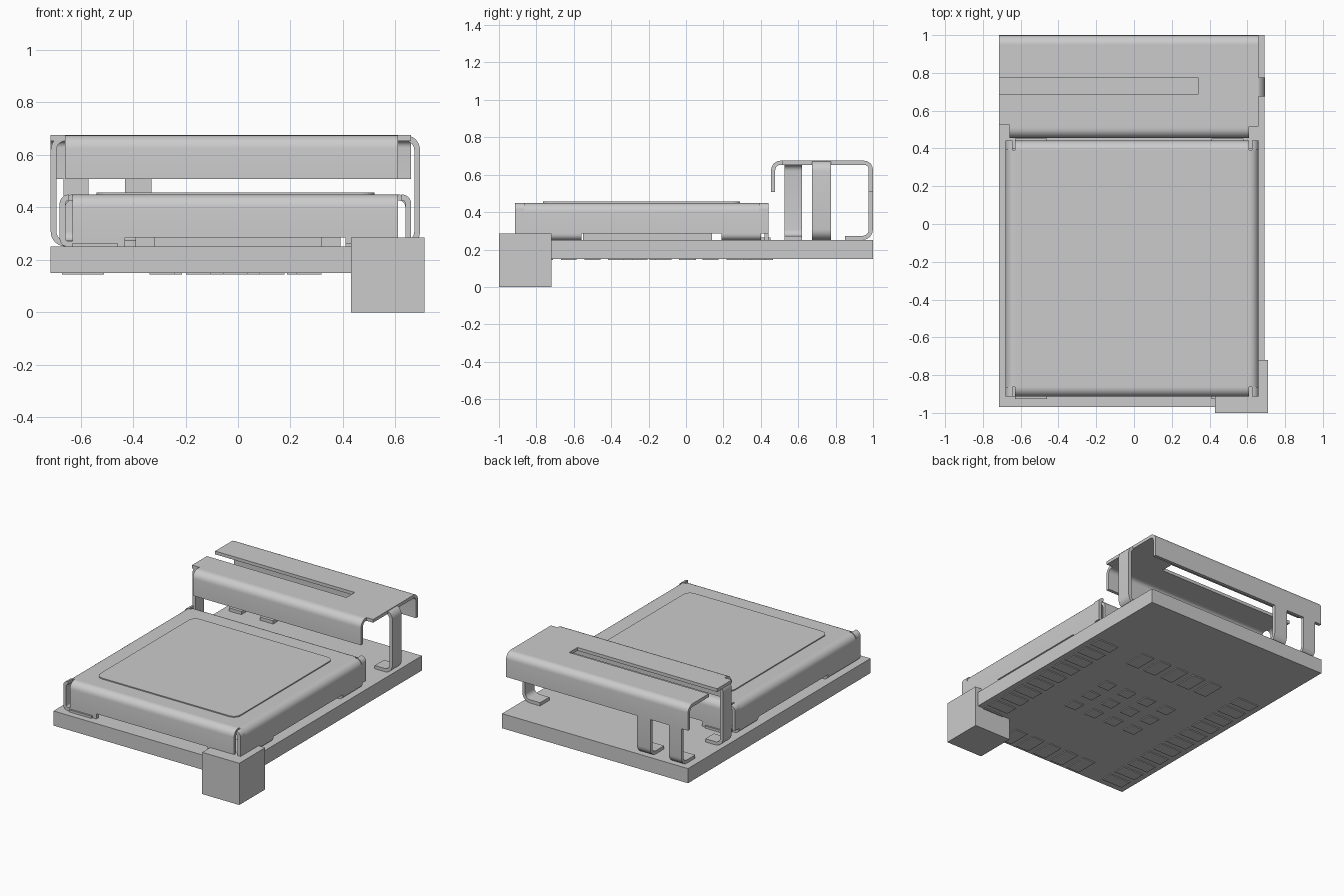
import bpy, bmesh, math
from mathutils import Vector

if "Cube" in bpy.data.objects:
    bpy.data.objects.remove(bpy.data.objects["Cube"])


def finish(name, bm, smooth=False):
    bmesh.ops.recalc_face_normals(bm, faces=bm.faces)
    me = bpy.data.meshes.new(name)
    bm.to_mesh(me)
    bm.free()
    ob = bpy.data.objects.new(name, me)
    bpy.context.collection.objects.link(ob)
    if smooth:
        bpy.context.view_layer.objects.active = ob
        ob.select_set(True)
        bpy.ops.object.shade_smooth_by_angle(angle=math.radians(35))
        ob.select_set(False)
    return ob


def slab(name, outline, z0, z1):
    """Extrude an xy outline between two heights."""
    bm = bmesh.new()
    f = bm.faces.new([bm.verts.new((x, y, z0)) for x, y in outline])
    r = bmesh.ops.extrude_face_region(bm, geom=[f])
    for v in r["geom"]:
        if isinstance(v, bmesh.types.BMVert):
            v.co.z = z1
    return finish(name, bm)


def box(name, x0, x1, y0, y1, z0, z1):
    return slab(name, [(x0, y0), (x1, y0), (x1, y1), (x0, y1)], z0, z1)


def rounded(pts, r, closed=False, n=6):
    """Replace corners of a 2D path by smooth curves."""
    out = []
    for i, p in enumerate(pts):
        p = Vector(p)
        if not closed and i in (0, len(pts) - 1):
            out.append(p)
            continue
        a = Vector(pts[i - 1]) - p
        b = Vector(pts[(i + 1) % len(pts)]) - p
        a, b = a.normalized(), b.normalized()
        centre = p + (a + b) * r
        for k in range(n + 1):
            t = math.pi / 2 * k / n
            out.append(centre - b * r * math.cos(t) - a * r * math.sin(t))
    return out


def ribbon(name, path, lo, hi, axis, r=0.045, t=0.022):
    """Bent sheet strip: a centreline profile swept along the x or y axis."""
    pts = rounded(path, r)
    bm = bmesh.new()
    rings = []
    for i, p in enumerate(pts):
        d = (pts[min(i + 1, len(pts) - 1)] - pts[max(i - 1, 0)]).normalized()
        nrm = Vector((-d.y, d.x)) * t / 2
        ring = []
        for q, s in ((p + nrm, lo), (p + nrm, hi), (p - nrm, hi), (p - nrm, lo)):
            ring.append(bm.verts.new((s, q.x, q.y) if axis == "x" else (q.x, s, q.y)))
        rings.append(ring)
    for a, b in zip(rings, rings[1:]):
        for k in range(4):
            bm.faces.new((a[k], a[(k + 1) % 4], b[(k + 1) % 4], b[k]))
    bm.faces.new(rings[0])
    bm.faces.new(rings[-1])
    return finish(name, bm, True)


# Circuit board and corner block
box("board", -0.715, 0.69, -0.97, 1.0, 0.15, 0.25)
box("corner_block", 0.43, 0.71, -1.0, -0.72, 0.0, 0.285)

# Contact pads underneath
def pad(x, y, w, d):
    box("contact_pad", x - w / 2, x + w / 2, y - d / 2, y + d / 2, 0.144, 0.151)

for i in range(11):
    for x in (-0.59, 0.57):
        pad(x, 0.385 - 0.1265 * i, 0.16, 0.085)
for i in range(5):
    for y in (0.385, -0.87):
        pad(-0.29 + 0.14 * i, y, 0.095, 0.16)
for i in range(4):
    for j in range(3):
        pad(-0.256 + 0.162 * i, 0.01 - 0.1625 * j, 0.085, 0.085)

# Shield lid: flat top with the raised panel
L, R, F, B = -0.68, 0.66, -0.914, 0.441
T = 0.022
zc = 0.438
box("shield_top", L + 0.05, R - 0.05, F + 0.05, B - 0.05, zc - T / 2, zc + T / 2)
panel = rounded([(-0.54, -0.765), (0.52, -0.765), (0.52, 0.29), (-0.54, 0.29)], 0.05, True)
slab("shield_raised_panel", panel, zc, 0.456)

# Shield walls with rolled edges and feet
for s, edge in ((1, F), (-1, B)):
    c = edge + s * T / 2
    ribbon("shield_end_wall", [(edge + s * 0.05, zc), (c, zc), (c, 0.285)],
           L + 0.05, R - 0.05, "x", 0.038)
    for x0, x1 in ((-0.63, -0.43), (0.41, 0.61)):
        box("shield_end_tab", x0, x1, c - T / 2, c + T / 2, 0.25, 0.286)
        box("shield_end_foot", x0, x1 - 0.03, edge - s * 0.012, edge + s * 0.08, 0.25, 0.265)
for s, edge in ((1, L), (-1, R)):
    c = edge + s * T / 2
    ribbon("shield_side_wall", [(edge + s * 0.05, zc), (c, zc), (c, 0.285)],
           F + 0.05, B - 0.05, "y", 0.038)
    # Wall ends running past the corner slits
    for y0, y1 in ((F, F + 0.05), (B - 0.05, B)):
        ribbon("shield_corner_ear", [(edge + s * 0.036, zc), (c, zc), (c, 0.285)],
               y0, y1, "y", 0.024)
    for y0, y1 in ((F, -0.56), (0.19, 0.40)):
        ribbon("shield_side_foot", [(c, 0.29), (c, 0.261), (edge + s * 0.08, 0.261)],
               y0, y1, "y", 0.02)

# Low component beneath the shield
box("inner_component", -0.32, 0.32, -0.55, 0.14, 0.25, 0.29)
for x in (-0.355, 0.355):
    box("inner_post", x - 0.035, x + 0.035, 0.2, 0.37, 0.25, 0.29)

# Antenna top plate with its open slot
za = 0.664
slab("antenna_plate", [(-0.715, 0.525), (-0.66, 0.525), (-0.66, 0.515), (0.66, 0.515),
                       (0.66, 0.95), (-0.715, 0.95), (-0.715, 0.775), (0.34, 0.775),
                       (0.34, 0.685), (-0.715, 0.685)], za - T / 2, za + T / 2)

# Antenna lips bent down at front and back
ribbon("antenna_front_lip", [(0.515, za), (0.466, za), (0.466, 0.508)], -0.66, 0.61, "x", 0.04)
ribbon("antenna_back_lip", [(0.95, za), (0.988, za), (0.988, 0.508)], -0.715, 0.66, "x", 0.036)

# Antenna legs with inward feet
zf = 0.262
for x0, x1 in ((-0.665, -0.57), (-0.43, -0.33)):
    ribbon("antenna_back_leg", [(0.988, 0.51), (0.988, zf), (0.85, zf)], x0, x1, "x")
ribbon("antenna_right_leg", [(0.62, za), (0.683, za), (0.683, zf), (0.56, zf)], 0.675, 0.775, "y")
ribbon("antenna_left_leg", [(-0.64, za), (-0.703, za), (-0.703, zf), (-0.58, zf)], 0.527, 0.62, "y")
